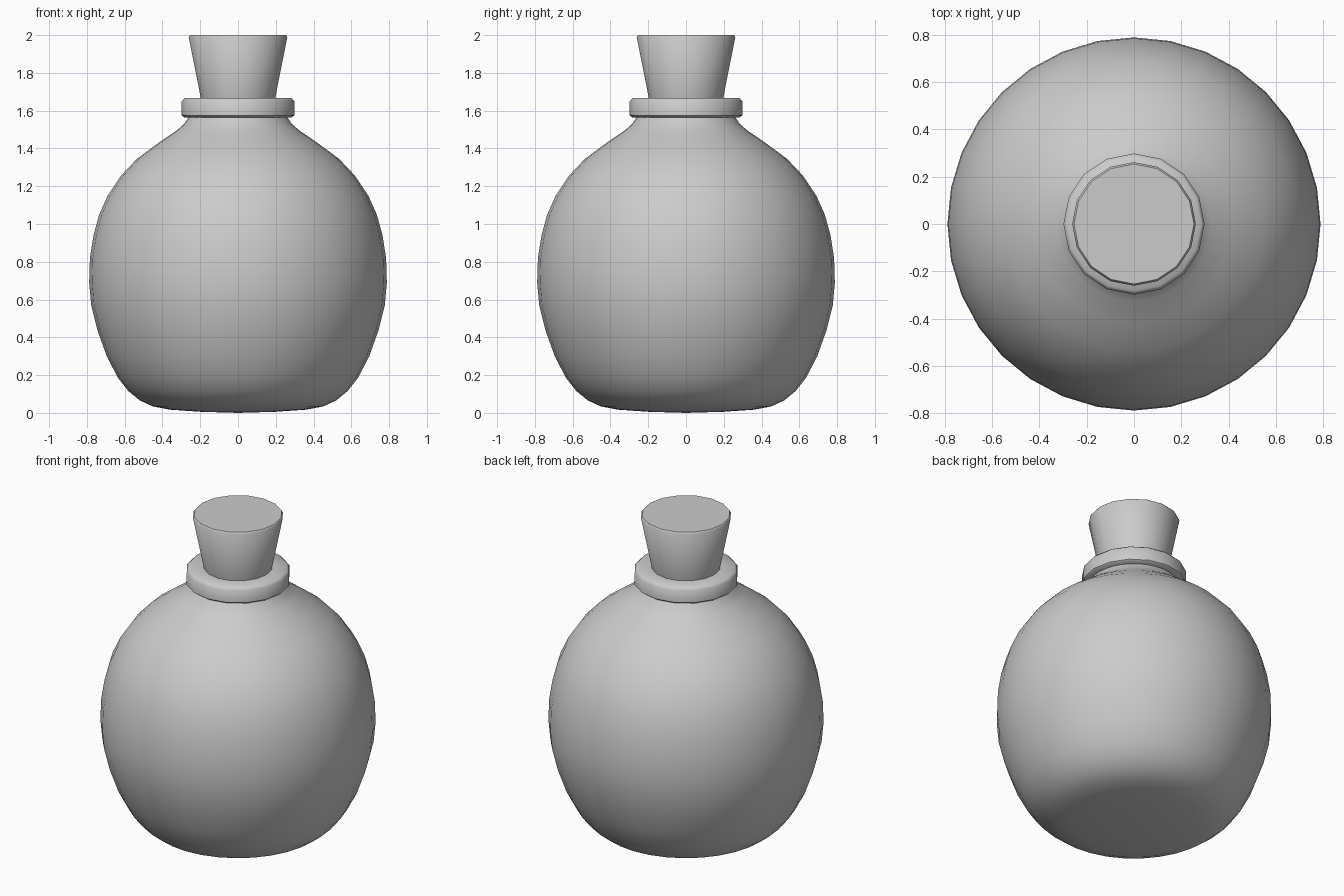
import bpy, bmesh, math

if "Cube" in bpy.data.objects:
    bpy.data.objects.remove(bpy.data.objects["Cube"])


def lathe(name, profile, sides, angle):
    """Revolve (radius, height) points around z; zero radius makes a pole."""
    bm = bmesh.new()
    rings = []
    for r, z in profile:
        if r == 0:
            rings.append([bm.verts.new((0, 0, z))] * sides)
        else:
            rings.append([bm.verts.new((r * math.cos(2 * math.pi * i / sides),
                                        r * math.sin(2 * math.pi * i / sides), z))
                          for i in range(sides)])
    for a, b in zip(rings, rings[1:]):
        for i in range(sides):
            j = (i + 1) % sides
            corners = list(dict.fromkeys((a[i], a[j], b[j], b[i])))
            bm.faces.new(corners)
    bmesh.ops.recalc_face_normals(bm, faces=bm.faces)
    mesh = bpy.data.meshes.new(name)
    bm.to_mesh(mesh)
    bm.free()
    obj = bpy.data.objects.new(name, mesh)
    bpy.context.collection.objects.link(obj)
    bpy.ops.object.select_all(action='DESELECT')
    obj.select_set(True)
    bpy.context.view_layer.objects.active = obj
    bpy.ops.object.shade_smooth_by_angle(angle=math.radians(angle))
    return obj


# Round flask body with a softly flattened base and short neck
lathe("flask_body", [
    (0, 0), (0.20, 0.006), (0.36, 0.017), (0.45, 0.034), (0.52, 0.066),
    (0.58, 0.115), (0.635, 0.185), (0.695, 0.30), (0.745, 0.44),
    (0.777, 0.57), (0.788, 0.69), (0.784, 0.82), (0.765, 0.94),
    (0.735, 1.05), (0.69, 1.15), (0.62, 1.255), (0.535, 1.345),
    (0.42, 1.43), (0.325, 1.495), (0.285, 1.53), (0.255, 1.575),
    (0.24, 1.60), (0, 1.60)], 32, 50)

# Collar ring around the neck with small bevels
lathe("collar", [
    (0.20, 1.565), (0.285, 1.565), (0.298, 1.575), (0.298, 1.652),
    (0.283, 1.667), (0.19, 1.667), (0.19, 1.58), (0.20, 1.565)], 16, 50)

# Tapered stopper
lathe("stopper", [
    (0, 1.60), (0.185, 1.60), (0.197, 1.667), (0.261, 1.99),
    (0.253, 2.0), (0, 2.0)], 16, 50)
